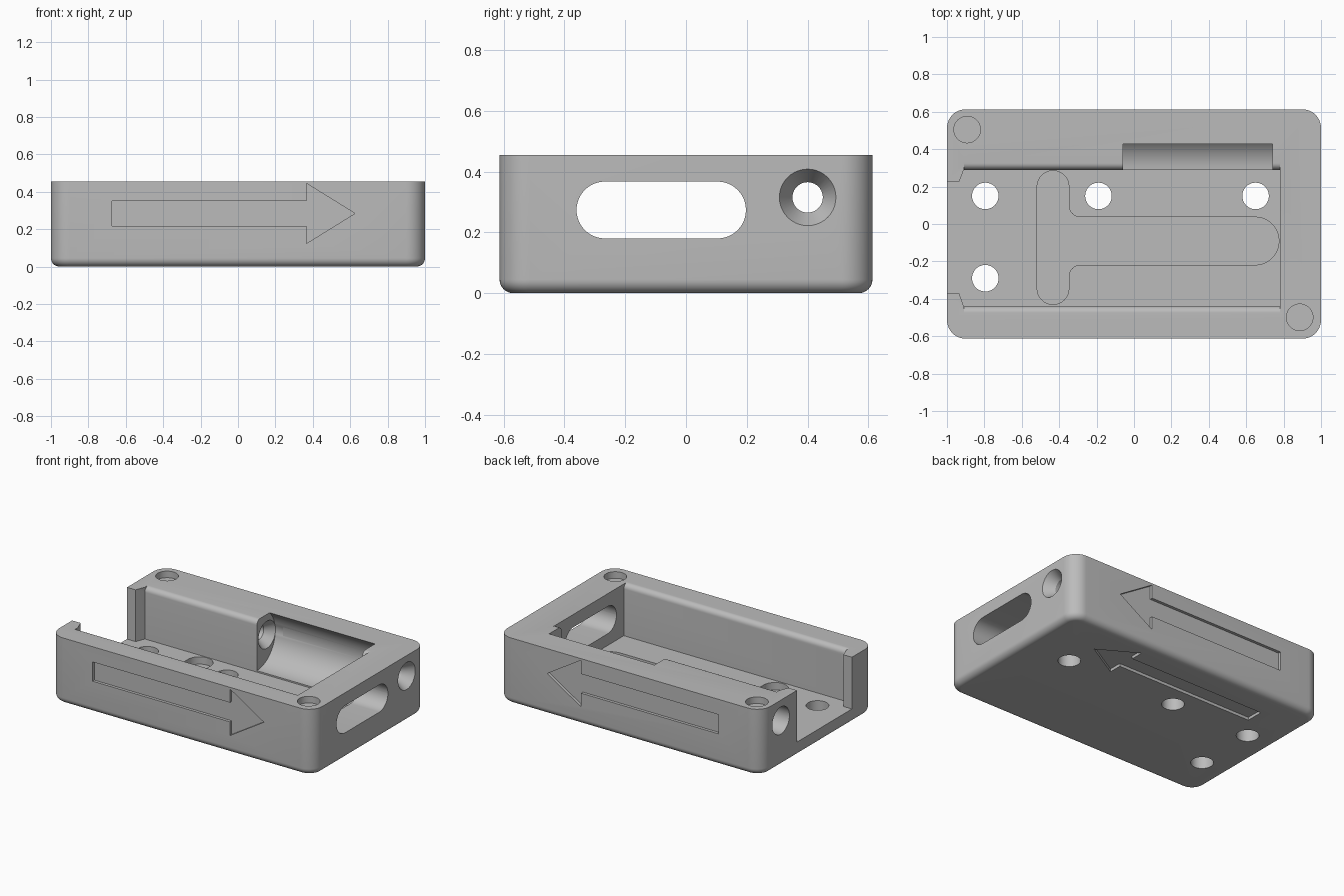
import bpy, bmesh, math
from mathutils import Vector

if "Cube" in bpy.data.objects:
    bpy.data.objects.remove(bpy.data.objects["Cube"])

H = 0.455          # height
FLOOR = 0.10       # inner floor level

grey = bpy.data.materials.new("grey_plastic")
grey.diffuse_color = (0.5, 0.5, 0.5, 1)
grey.use_nodes = True
grey.node_tree.nodes["Principled BSDF"].inputs["Base Color"].default_value = grey.diffuse_color


def arc(cx, cy, r, a0, a1, n=12):
    """Points on an arc, angles in degrees."""
    return [(cx + r * math.cos(math.radians(a0 + (a1 - a0) * i / n)),
             cy + r * math.sin(math.radians(a0 + (a1 - a0) * i / n))) for i in range(n + 1)]


def rounded_rect(x0, x1, y0, y1, r, n=12):
    return (arc(x1 - r, y0 + r, r, -90, 0, n) + arc(x1 - r, y1 - r, r, 0, 90, n)
            + arc(x0 + r, y1 - r, r, 90, 180, n) + arc(x0 + r, y0 + r, r, 180, 270, n))


def circle(cx, cy, r, n=40):
    return arc(cx, cy, r, 0, 360, n)[:-1]


def loft(name, rings, axis):
    """Solid through rings of (profile, offset) along an axis; profile axes are xy, xz or yz."""
    place = {'z': lambda u, v, w: (u, v, w),
             'y': lambda u, v, w: (u, w, v),
             'x': lambda u, v, w: (w, u, v)}[axis]
    bm = bmesh.new()
    loops = [[bm.verts.new(place(u, v, w)) for u, v in pts] for pts, w in rings]
    n = len(loops[0])
    for a, b in zip(loops, loops[1:]):
        for i in range(n):
            j = (i + 1) % n
            bm.faces.new((a[i], a[j], b[j], b[i]))
    bm.faces.new(loops[0])
    bm.faces.new(loops[-1])
    bmesh.ops.remove_doubles(bm, verts=bm.verts, dist=1e-5)
    bmesh.ops.recalc_face_normals(bm, faces=bm.faces)
    me = bpy.data.meshes.new(name)
    bm.to_mesh(me)
    bm.free()
    me.materials.append(grey)
    ob = bpy.data.objects.new(name, me)
    bpy.context.collection.objects.link(ob)
    return ob


def prism(name, pts, axis, lo, hi):
    return loft(name, [(pts, lo), (pts, hi)], axis)


# Outer block: rounded corners, bottom edge rolled inward
R, B = 0.10, 0.045
rings = []
for i in range(9):
    t = math.radians(90 * i / 8)
    d = B * (1 - math.sin(t))
    rings.append((rounded_rect(-1 + d, 1 - d, -0.613 + d, 0.613 - d, R - d), B * (1 - math.cos(t))))
rings.append((rounded_rect(-1, 1, -0.613, 0.613, R), H))
case = loft("case", rings, 'z')


def cut(cutter):
    """Subtract a cutter from the case, then discard it."""
    cutter.hide_render = True
    mod = case.modifiers.new("cut", 'BOOLEAN')
    mod.operation, mod.solver, mod.object = 'DIFFERENCE', 'EXACT', cutter
    bpy.context.view_layer.objects.active = case
    bpy.ops.object.modifier_apply(modifier=mod.name)
    bpy.data.objects.remove(cutter)


# Main cavity, with rounded upper edges along both long walls
F = 0.035
cavity = ([(-0.44, FLOOR), (0.29, FLOOR)]
          + arc(0.29 + F, H - F, F, 180, 90, 8) + [(0.29 + F, 0.6), (-0.44 - F, 0.6)]
          + arc(-0.44 - F, H - F, F, 90, 0, 8))
cut(prism("cavity_cutter", cavity, 'x', -0.91, 0.78))

# Open left end with angled lips
opening = [(-1.1, -0.37), (-0.935, -0.37), (-0.91, -0.44), (-0.85, -0.44),
           (-0.85, 0.29), (-0.91, 0.29), (-0.935, 0.225), (-1.1, 0.225)]
cut(prism("opening_cutter", opening, 'z', FLOOR, 0.6))

# T-shaped recess in the floor: cross slot plus long arm
f = 0.06
tee = (arc(-0.433, 0.20, 0.085, 180, 0, 16)
       + arc(-0.348 + f, 0.037 + f, f, 180, 270, 8)
       + arc(0.647, -0.091, 0.128, 90, -90, 20)
       + arc(-0.348 + f, -0.219 - f, f, 90, 180, 8)
       + arc(-0.433, -0.345, 0.085, 0, -180, 16))
cut(prism("floor_recess_cutter", tee, 'z', 0.05, 0.2))

# Rounded pocket in the back wall
cut(prism("pocket_cutter", circle(0.29, 0.31, 0.2, 64), 'x', -0.06, 0.74))

# Lengthwise bore with countersinks
BY, BZ = 0.4, 0.315
cut(prism("bore_cutter", circle(BY, BZ, 0.05), 'x', -1.2, 1.2))
wide, thin = circle(BY, BZ, 0.093), circle(BY, BZ, 0.05)
cut(loft("right_countersink", [(thin, 0.93), (wide, 1.0), (wide, 1.1)], 'x'))
cut(loft("inner_countersink", [(thin, -0.12), (wide, -0.06), (wide, 0.0)], 'x'))
cut(prism("left_counterbore", wide, 'x', -1.1, -0.82))

# Long window through the right wall
cut(prism("window_cutter", rounded_rect(-0.36, 0.197, 0.18, 0.367, 0.0934), 'x', 0.7, 1.2))

# Screw holes through the floor
for x, y in [(-0.795, 0.15), (-0.19, 0.15), (0.65, 0.15), (-0.795, -0.29)]:
    cut(prism("floor_hole_cutter", circle(x, y, 0.071), 'z', -0.1, 0.3))

# Shallow round sockets in two top corners
for x, y in [(-0.892, 0.505), (0.886, -0.499)]:
    cut(prism("socket_cutter", circle(x, y, 0.071), 'z', H - 0.045, 0.6))


def arrow(c, shaft, head):
    return [(-0.675, c - shaft), (0.367, c - shaft), (0.367, c - head), (0.625, c),
            (0.367, c + head), (0.367, c + shaft), (-0.675, c + shaft)]


# Engraved arrows on front, back and underside
D = 0.02
cut(prism("front_arrow_cutter", arrow(0.284, 0.066, 0.16), 'y', -0.7, -0.613 + D))
cut(prism("back_arrow_cutter", arrow(0.284, 0.066, 0.16), 'y', 0.613 - D, 0.7))
cut(prism("bottom_arrow_cutter", arrow(0.36, 0.06, 0.15), 'z', -0.1, D))

# Smooth shading with sharp edges kept
bpy.ops.object.select_all(action='DESELECT')
case.select_set(True)
bpy.context.view_layer.objects.active = case
bpy.ops.object.shade_smooth_by_angle(angle=math.radians(30))
